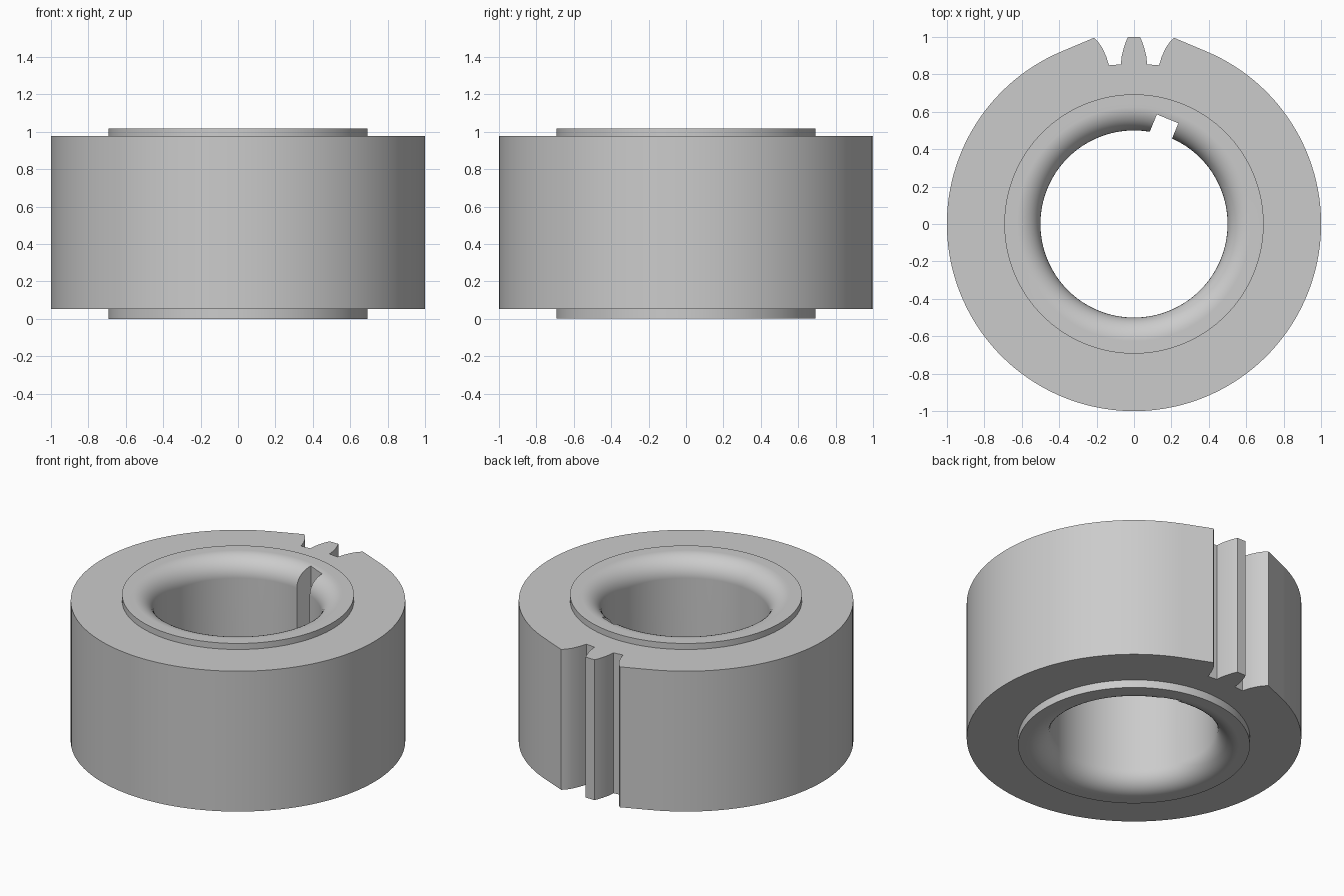
import bpy, bmesh
from math import sin, cos, pi, radians, acos, atan2, hypot
from mathutils import Matrix, Vector

cube = bpy.data.objects.get("Cube")
if cube:
    bpy.data.objects.remove(cube, do_unlink=True)

BORE, HUB, HEIGHT = 0.5, 0.693, 1.018
RIM_LOW, RIM_HIGH = 0.052, 0.978
FILLET = 0.125
SEGMENTS = 128

steel = bpy.data.materials.new("light grey steel")
steel.use_nodes = True
grey = (0.6, 0.6, 0.6, 1)
steel.diffuse_color = grey
steel.node_tree.nodes["Principled BSDF"].inputs["Base Color"].default_value = grey


def make_object(name, bm):
    bmesh.ops.recalc_face_normals(bm, faces=bm.faces)
    mesh = bpy.data.meshes.new(name)
    bm.to_mesh(mesh)
    bm.free()
    mesh.materials.append(steel)
    obj = bpy.data.objects.new(name, mesh)
    bpy.context.collection.objects.link(obj)
    return obj


def prism(name, outline, low, high):
    bm = bmesh.new()
    rings = [[bm.verts.new((x, y, z)) for x, y in outline] for z in (low, high)]
    for ring in rings:
        bm.faces.new(ring)
    for i in range(len(outline)):
        bm.faces.new((rings[0][i - 1], rings[0][i], rings[1][i], rings[1][i - 1]))
    return make_object(name, bm)


def revolve(name, profile):
    bm = bmesh.new()
    rings = []
    for s in range(SEGMENTS):
        a = 2 * pi * s / SEGMENTS
        rings.append([bm.verts.new((r * cos(a), r * sin(a), z)) for r, z in profile])
    for s in range(SEGMENTS):
        for i in range(len(profile)):
            bm.faces.new((rings[s - 1][i - 1], rings[s][i - 1], rings[s][i], rings[s - 1][i]))
    return make_object(name, bm)


def combine(target, other, operation):
    mod = target.modifiers.new(operation.lower(), 'BOOLEAN')
    mod.operation, mod.object, mod.solver = operation, other, 'EXACT'
    bpy.context.view_layer.objects.active = target
    bpy.ops.object.modifier_apply(modifier=mod.name)
    bpy.data.objects.remove(other, do_unlink=True)


# Half outline of the rim: centre tooth, gap, raised corner, then the round
half = [(0.032, 1.0), (0.044, 0.973), (0.055, 0.94), (0.066, 0.895), (0.07, 0.853),
        (0.134, 0.848), (0.149, 0.897), (0.172, 0.945), (0.192, 0.973), (0.214, 0.995)]
corner = half[-1]
start = atan2(corner[0], corner[1]) + acos(1 / hypot(*corner))
steps = SEGMENTS // 2
for i in range(steps):
    a = start + (pi - start) * i / steps
    half.append((sin(a), cos(a)))
outline = half + [(0, -1)] + [(-x, y) for x, y in reversed(half)]
gear = prism("gear_blank", outline, RIM_LOW, RIM_HIGH)

# Hollow the rim, then add the hub sleeve with rounded bore ends
middle = (BORE + FILLET + HUB) / 2
hole = [(middle * cos(2 * pi * i / SEGMENTS), middle * sin(2 * pi * i / SEGMENTS))
        for i in range(SEGMENTS)]
combine(gear, prism("hole_cutter", hole, -1, 2), 'DIFFERENCE')

arc = [(BORE + FILLET * (1 - cos(a)), FILLET * (1 - sin(a)))
       for a in (pi / 2 * i / 10 for i in range(11))]
profile = arc[::-1] + [(r, HEIGHT - z) for r, z in arc]
profile += [(HUB, HEIGHT), (HUB, 0)]
combine(gear, revolve("hub_sleeve", profile), 'UNION')

# Keyway along the bore
turn = Matrix.Rotation(-radians(22.5), 2)
slot = [turn @ Vector(p) for p in ((-0.111, 0.4), (0.013, 0.4), (0.013, 0.588), (-0.111, 0.588))]
combine(gear, prism("keyway_cutter", slot, -1, 2), 'DIFFERENCE')

# Smooth round walls, crisp edges
bpy.ops.object.select_all(action='DESELECT')
gear.select_set(True)
bpy.context.view_layer.objects.active = gear
bpy.ops.object.shade_smooth_by_angle(angle=radians(25))
weighted = gear.modifiers.new("weighted_normals", 'WEIGHTED_NORMAL')
weighted.keep_sharp = True
